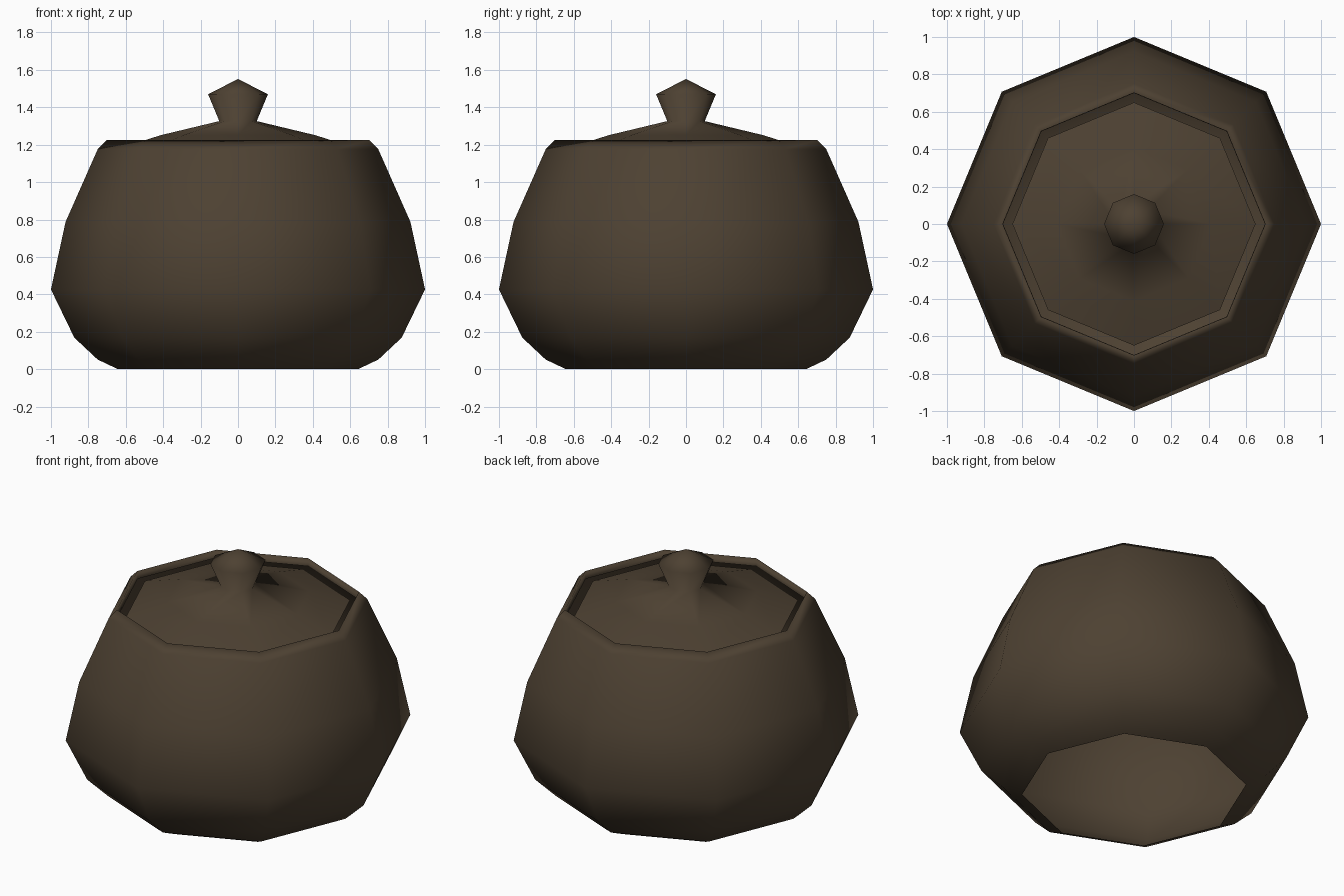
import bpy, bmesh, math

if "Cube" in bpy.data.objects:
    bpy.data.objects.remove(bpy.data.objects["Cube"])

SIDES = 8

mat = bpy.data.materials.new("dark_brown")
mat.diffuse_color = (0.075, 0.053, 0.032, 1)
mat.use_nodes = True
mat.node_tree.nodes["Principled BSDF"].inputs["Base Color"].default_value = mat.diffuse_color


def lathe(name, profile):
    """Revolve (radius, z) points, listed bottom to top, into an octagonal shell."""
    bm = bmesh.new()
    rings = []
    for r, z in profile:
        if r == 0:
            rings.append([bm.verts.new((0, 0, z))] * SIDES)
        else:
            rings.append([bm.verts.new((r * math.cos(a), r * math.sin(a), z))
                          for a in (2 * math.pi * i / SIDES for i in range(SIDES))])
    for low, high in zip(rings, rings[1:]):
        for i in range(SIDES):
            j = (i + 1) % SIDES
            corners = [low[i], low[j], high[j], high[i]]
            face = bm.faces.new(list(dict.fromkeys(corners)))
            face.smooth = True
    mesh = bpy.data.meshes.new(name)
    bm.to_mesh(mesh)
    bm.free()
    mesh.materials.append(mat)
    obj = bpy.data.objects.new(name, mesh)
    bpy.context.collection.objects.link(obj)
    return obj


# Pot body: open underneath, with a rim that turns down inside
lathe("pot_body", [(0.642, 0.0), (0.75, 0.051), (0.875, 0.168), (1.0, 0.426),
                   (0.922, 0.787), (0.75, 1.176), (0.702, 1.225), (0.70, 1.176)])

# Lid with its knob, slightly smaller than the rim opening
lathe("lid_with_knob", [(0.65, 1.176), (0.4125, 1.251), (0.10, 1.326),
                        (0.16, 1.47), (0, 1.551)])
